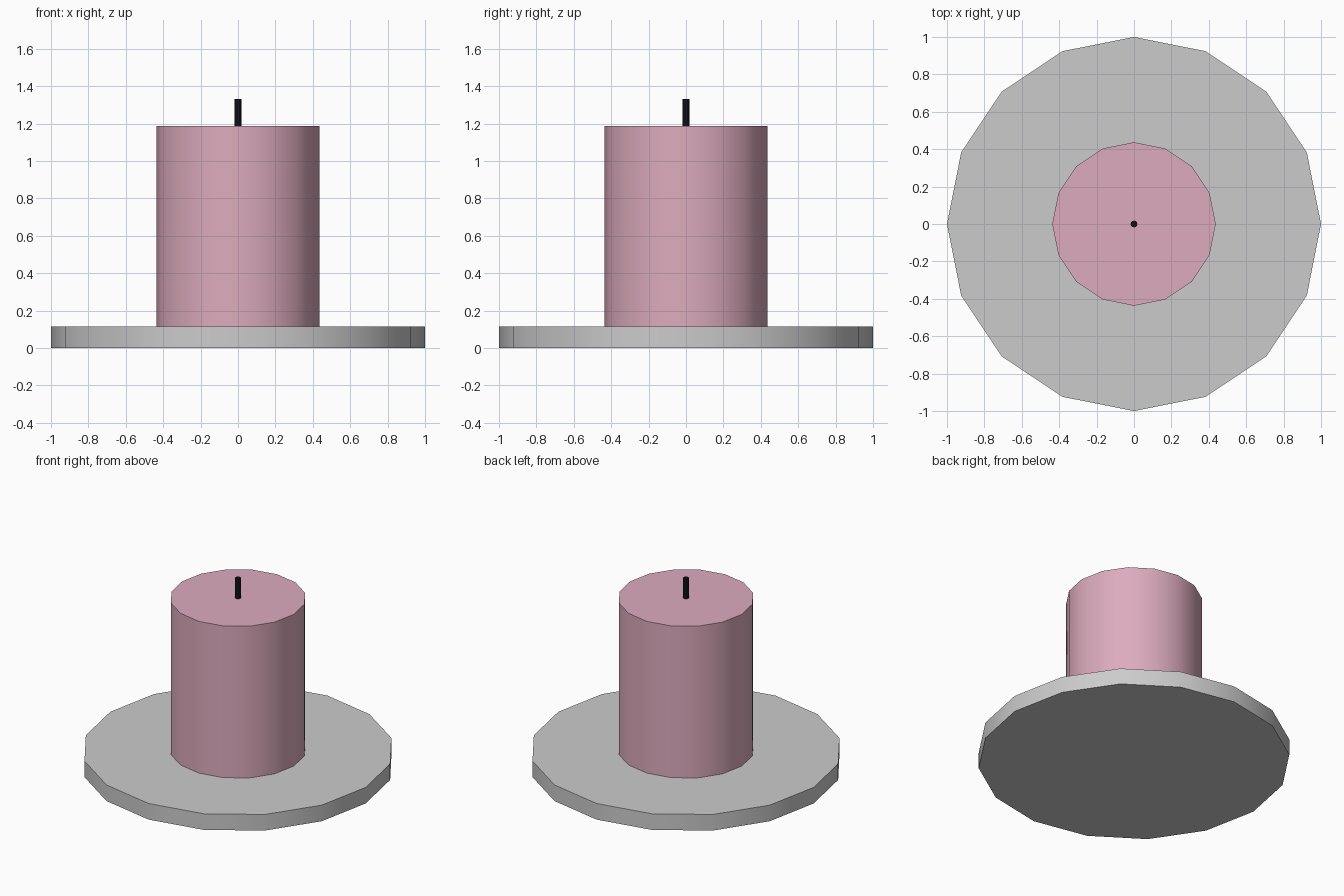
import bpy
import math

if "Cube" in bpy.data.objects:
    bpy.data.objects.remove(bpy.data.objects["Cube"])


def material(name, rgb):
    mat = bpy.data.materials.new(name)
    mat.diffuse_color = (*rgb, 1.0)
    mat.use_nodes = True
    mat.node_tree.nodes["Principled BSDF"].inputs["Base Color"].default_value = mat.diffuse_color
    return mat


def cylinder(name, radius, z0, z1, mat=None, sides=16):
    """Upright cylinder with a corner on the +x axis, smooth sides and sharp rims."""
    bpy.ops.mesh.primitive_cylinder_add(
        vertices=sides, radius=radius, depth=z1 - z0, location=(0, 0, (z0 + z1) / 2))
    ob = bpy.context.object
    ob.name = name
    if mat:
        ob.data.materials.append(mat)
    bpy.ops.object.shade_smooth_by_angle(angle=math.radians(30))
    return ob


PLATE_TOP, CANDLE_TOP, WICK_TOP = 0.114, 1.188, 1.33

# Round plate
cylinder("plate", 1.0, 0.0, PLATE_TOP)

# Wax candle standing on the plate
cylinder("candle", 0.437, PLATE_TOP, CANDLE_TOP, material("pink_wax", (0.72, 0.41, 0.51)))

# Thin black wick
cylinder("wick", 0.018, CANDLE_TOP, WICK_TOP, material("black_wick", (0.005, 0.005, 0.007)))
